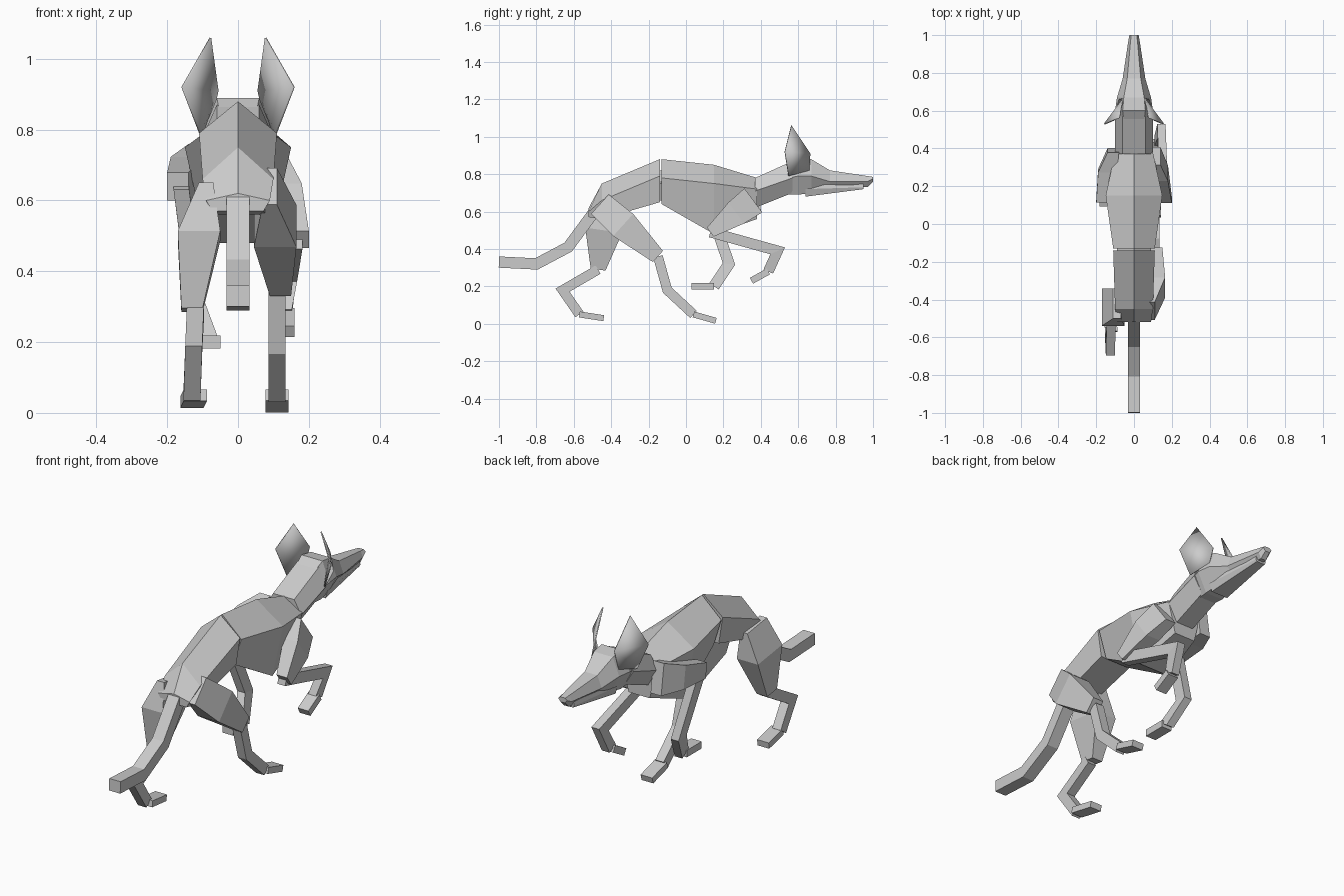
import bpy, bmesh
from mathutils import Vector

old = bpy.data.objects.get("Cube")
if old:
    bpy.data.objects.remove(old)

GREY = (0.6, 0.6, 0.6, 1)
fur = bpy.data.materials.new("grey_fur")
fur.use_nodes = True
fur.diffuse_color = GREY
fur.node_tree.nodes["Principled BSDF"].inputs["Base Color"].default_value = GREY


def finish(name, bm):
    """Turn a bmesh into a grey object."""
    bmesh.ops.recalc_face_normals(bm, faces=bm.faces)
    mesh = bpy.data.meshes.new(name)
    bm.to_mesh(mesh)
    bm.free()
    mesh.materials.append(fur)
    part = bpy.data.objects.new(name, mesh)
    bpy.context.collection.objects.link(part)
    return part


def loft(name, rings):
    """Skin matching rings of points and cap both ends."""
    bm = bmesh.new()
    rows = [[bm.verts.new(point) for point in ring] for ring in rings]
    for row, following in zip(rows, rows[1:]):
        for i in range(len(row)):
            bm.faces.new((row[i - 1], row[i], following[i], following[i - 1]))
    bm.faces.new(rows[0])
    bm.faces.new(rows[-1])
    finish(name, bm)


def trunk(name, ridge, belly, sections):
    """Symmetric body part; ridge and belly are widths relative to the flanks.
    Each section gives y, half width, then top, flank and underside heights."""
    rings = []
    for y, half, top, flank, under in sections:
        right = [(-half * belly, y, under), (-half, y, flank)]
        left = [(-x, y, z) for x, y, z in reversed(right)]
        if ridge:
            crest = [(-half * ridge, y, top), (half * ridge, y, top)]
        else:
            crest = [(0, y, top)]
        rings.append(right + crest + left)
    loft(name, rings)


def limb(name, path, x, depths, widths):
    """Four sided limb following a (y, z) path, with mitred joints.
    x runs evenly from its first to its last value; sizes are half sizes."""
    path = [Vector(point) for point in path]
    last = len(path) - 1
    steps = [(b - a).normalized() for a, b in zip(path, path[1:])]
    rings = []
    for i, point in enumerate(path):
        before, after = steps[max(i - 1, 0)], steps[min(i, last - 1)]
        along = (before + after).normalized()
        across = Vector((-along.y, along.x)) * depths[i] / along.dot(after)
        centre = x[0] + (x[1] - x[0]) * i / last
        a, b = point + across, point - across
        w = widths[i]
        rings.append([(centre - w, *a), (centre + w, *a), (centre + w, *b), (centre - w, *b)])
    loft(name, rings)


def bone(name, path, x, depth, width):
    """Limb of constant thickness."""
    limb(name, path, x, [depth] * len(path), [width] * len(path))


def muscle(name, start, end, x, depths, widths):
    """Upper limb that swells a little before its middle."""
    swell = Vector(start).lerp(Vector(end), 0.4)
    limb(name, (start, swell, end), x, depths, widths)


# Torso, in two pieces with a narrower joint between them
trunk("chest", 0, 0.6, (
    (-.13, .11, .88, .78, .64),
    (.15, .15, .85, .75, .48),
    (.38, .1, .78, .72, .56)))
trunk("pelvis", 0, 0.8, (
    (-.14, .11, .88, .79, .65),
    (-.45, .1, .75, .66, .56),
    (-.52, .09, .62, .6, .57)))
trunk("spine_joint", 0, 0.6, (
    (-.2, .09, .82, .75, .66),
    (-.1, .09, .82, .75, .66)))

# Neck, head and jaw
trunk("neck", 0.6, 0.5, (
    (.37, .1, .78, .71, .62),
    (.57, .1, .87, .78, .7)))
trunk("head", 0.6, 0.5, (
    (.55, .09, .86, .78, .69),
    (.6, .1, .89, .79, .69),
    (.67, .09, .88, .79, .7),
    (.77, .06, .82, .76, .73),
    (.97, .03, .79, .76, .73),
    (1, .025, .785, .775, .76)))
trunk("lower_jaw", 0.9, 0.8, (
    (.64, .06, .75, .72, .68),
    (.95, .03, .75, .73, .72)))

# Ears: thin folded leaves
for name, side in (("left_ear", 1), ("right_ear", -1)):
    bm = bmesh.new()
    outline = ((.11, .55, .79), (.08, .66, .82), (.06, .665, .91), (.16, .53, .92), (.08, .565, 1.06))
    back, front, inner, outer, tip = [bm.verts.new((side * x, y, z)) for x, y, z in outline]
    bm.faces.new((back, front, inner, outer))
    bm.faces.new((outer, inner, tip))
    for face in bm.faces:
        face.smooth = True
    ear = finish(name, bm)
    ear.modifiers.new("thickness", "SOLIDIFY").thickness = .006

# Tail
bone("tail", ((-.49, .6), (-.63, .41), (-.8, .32), (-1, .33)), (0, 0), .03, .032)

# Left hind leg, reaching forward
knee, ankle, x = (-.15, .36), (.04, .05), (.11, .11)
muscle("left_thigh", (-.46, .64), knee, (.09, .12), (.07, .08, .04), (.02, .06, .03))
bone("left_shank", (knee, (-.1, .18), ankle), x, .026, .024)
bone("left_hind_paw", (ankle, (.16, .016)), x, .016, .033)

# Right hind leg, pushing off
knee, ankle, x = (-.47, .29), (-.57, .05), (-.12, -.13)
muscle("right_thigh", (-.42, .64), knee, (-.09, -.13), (.08, .1, .04), (.02, .06, .03))
bone("right_shank", (knee, (-.66, .18), ankle), x, .026, .024)
bone("right_hind_paw", (ankle, (-.44, .03)), x, .016, .033)

# Left foreleg, stretched forward
elbow, wrist = (.13, .49), (.44, .28)
muscle("left_upper_arm", (.36, .66), elbow, (.11, .17), (.08, .07, .03), (.03, .04, .03))
bone("left_forearm", (elbow, (.49, .39), wrist), (.16, .13), .028, .022)
bone("left_fore_paw", (wrist, (.35, .23)), (.13, .13), .018, .03)

# Right foreleg, folded back
elbow, wrist = (.12, .64), (.15, .2)
muscle("right_upper_arm", (.39, .68), elbow, (-.11, -.17), (.08, .06, .04), (.03, .05, .03))
bone("right_forearm", (elbow, (.23, .32), wrist), (-.16, -.08), .03, .022)
bone("right_fore_paw", (wrist, (.03, .2)), (-.08, -.08), .018, .03)
